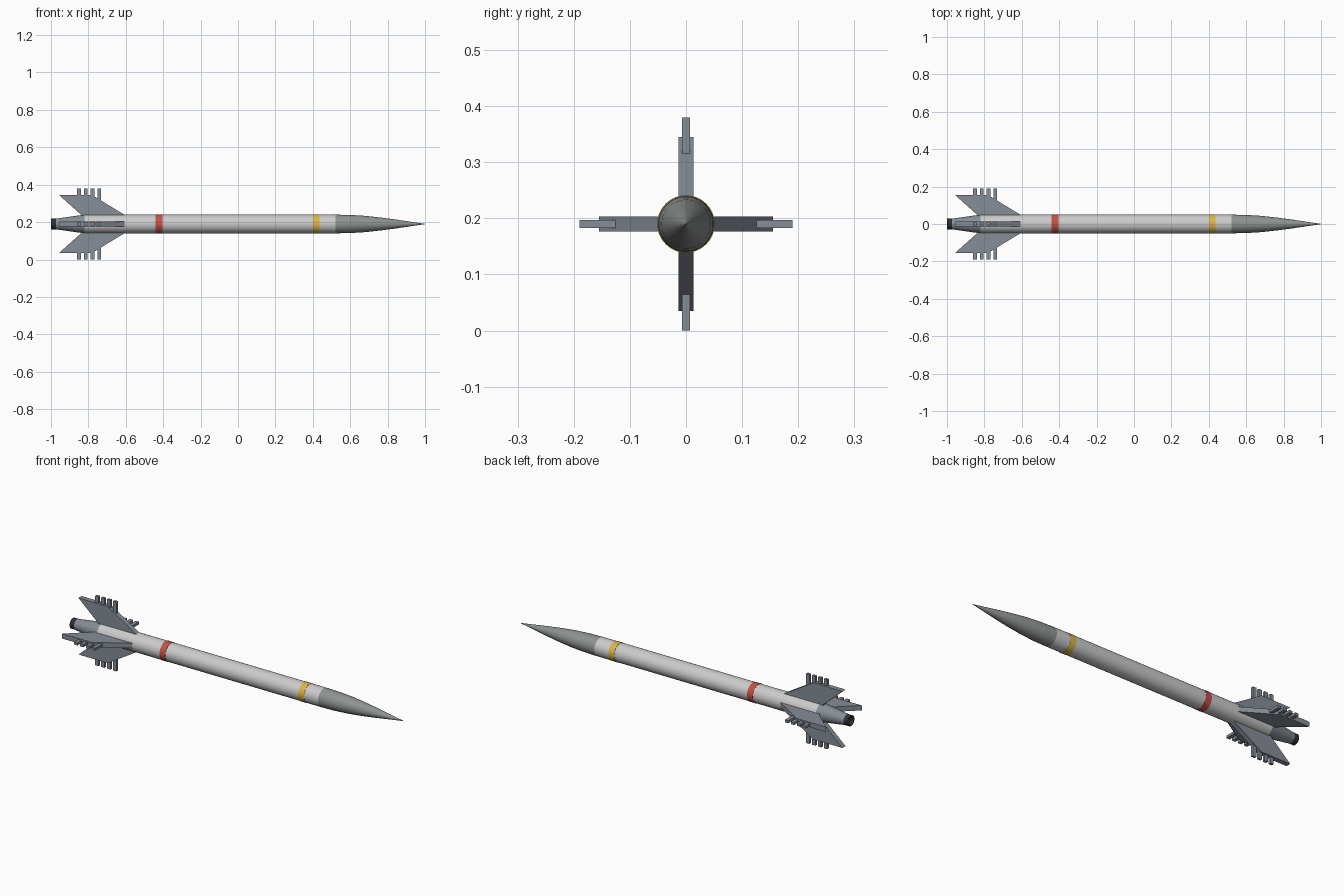
import bpy, bmesh, math
from mathutils import Matrix

if "Cube" in bpy.data.objects:
    bpy.data.objects.remove(bpy.data.objects["Cube"])

AXIS_Z = 0.19
SIDES = 48


def material(name, rgb):
    m = bpy.data.materials.new(name)
    m.diffuse_color = (*rgb, 1)
    m.use_nodes = True
    m.node_tree.nodes["Principled BSDF"].inputs["Base Color"].default_value = m.diffuse_color
    return m


WHITE = material("white_paint", (0.74, 0.75, 0.72))
NOSE = material("nose_grey", (0.27, 0.29, 0.28))
STEEL = material("fin_grey", (0.24, 0.27, 0.31))
RED = material("red_paint", (0.55, 0.08, 0.06))
YELLOW = material("yellow_paint", (0.72, 0.46, 0.06))
BLACK = material("nozzle_black", (0.03, 0.03, 0.035))


def finish(name, bm, mat, smooth=False):
    bmesh.ops.recalc_face_normals(bm, faces=bm.faces)
    mesh = bpy.data.meshes.new(name)
    bm.to_mesh(mesh)
    bm.free()
    mesh.materials.append(mat)
    ob = bpy.data.objects.new(name, mesh)
    ob.location.z = AXIS_Z
    bpy.context.collection.objects.link(ob)
    if smooth:
        bpy.context.view_layer.objects.active = ob
        ob.select_set(True)
        bpy.ops.object.shade_smooth_by_angle(angle=math.radians(30))
        ob.select_set(False)
    return ob


def lathe(name, profile, mat):
    """Revolve (x, radius) points about the long axis, with capped ends."""
    bm = bmesh.new()
    rings = []
    for x, r in profile:
        rings.append([bm.verts.new((x, r * math.cos(a), r * math.sin(a)))
                      for a in (2 * math.pi * i / SIDES for i in range(SIDES))])
    for a, b in zip(rings, rings[1:]):
        for i in range(SIDES):
            j = (i + 1) % SIDES
            bm.faces.new((a[i], a[j], b[j], b[i]))
    bm.faces.new(rings[0])
    bm.faces.new(rings[-1])
    return finish(name, bm, mat, True)


def plate(name, outline, thickness, angle, mat):
    """Extrude an (x, radius) outline, then turn it about the long axis."""
    bm = bmesh.new()
    face = bm.faces.new([bm.verts.new((x, -thickness / 2, r)) for x, r in outline])
    ext = bmesh.ops.extrude_face_region(bm, geom=[face])
    moved = [v for v in ext["geom"] if isinstance(v, bmesh.types.BMVert)]
    bmesh.ops.translate(bm, verts=moved, vec=(0, thickness, 0))
    bmesh.ops.rotate(bm, verts=bm.verts, matrix=Matrix.Rotation(angle, 3, 'X'))
    return finish(name, bm, mat)


# Body tube, ogive nose and boat tail
lathe("body_tube", [(-0.82, 0.05), (0.52, 0.05)], WHITE)
lathe("nose_cone", [(0.52, 0.05), (0.60, 0.0485), (0.68, 0.0435), (0.76, 0.035),
                    (0.84, 0.0245), (0.92, 0.0125), (1.0, 0.001)], NOSE)
lathe("tail_cone", [(-0.985, 0.027), (-0.82, 0.05)], STEEL)
lathe("nozzle", [(-0.97, 0.020), (-0.97, 0.0285), (-1.0, 0.0285),
                 (-1.0, 0.024), (-0.985, 0.018)], BLACK)

# Painted bands
lathe("red_band", [(-0.44, 0.0512), (-0.405, 0.0512)], RED)
lathe("yellow_band", [(0.40, 0.0512), (0.435, 0.0512)], YELLOW)

# Four swept fins, each with a comb of four tip bars
FIN = [(-0.60, 0.045), (-0.78, 0.155), (-0.957, 0.155), (-0.84, 0.05), (-0.84, 0.03), (-0.60, 0.03)]
for k in range(4):
    angle = k * math.pi / 2
    plate(f"fin_{k + 1}", FIN, 0.027, angle, STEEL)
    for n in range(4):
        x = -0.85 + 0.036 * n
        bar = [(x - 0.01, 0.125), (x + 0.01, 0.125), (x + 0.01, 0.19), (x - 0.01, 0.19)]
        plate(f"fin_{k + 1}_bar_{n + 1}", bar, 0.014, angle, STEEL)
